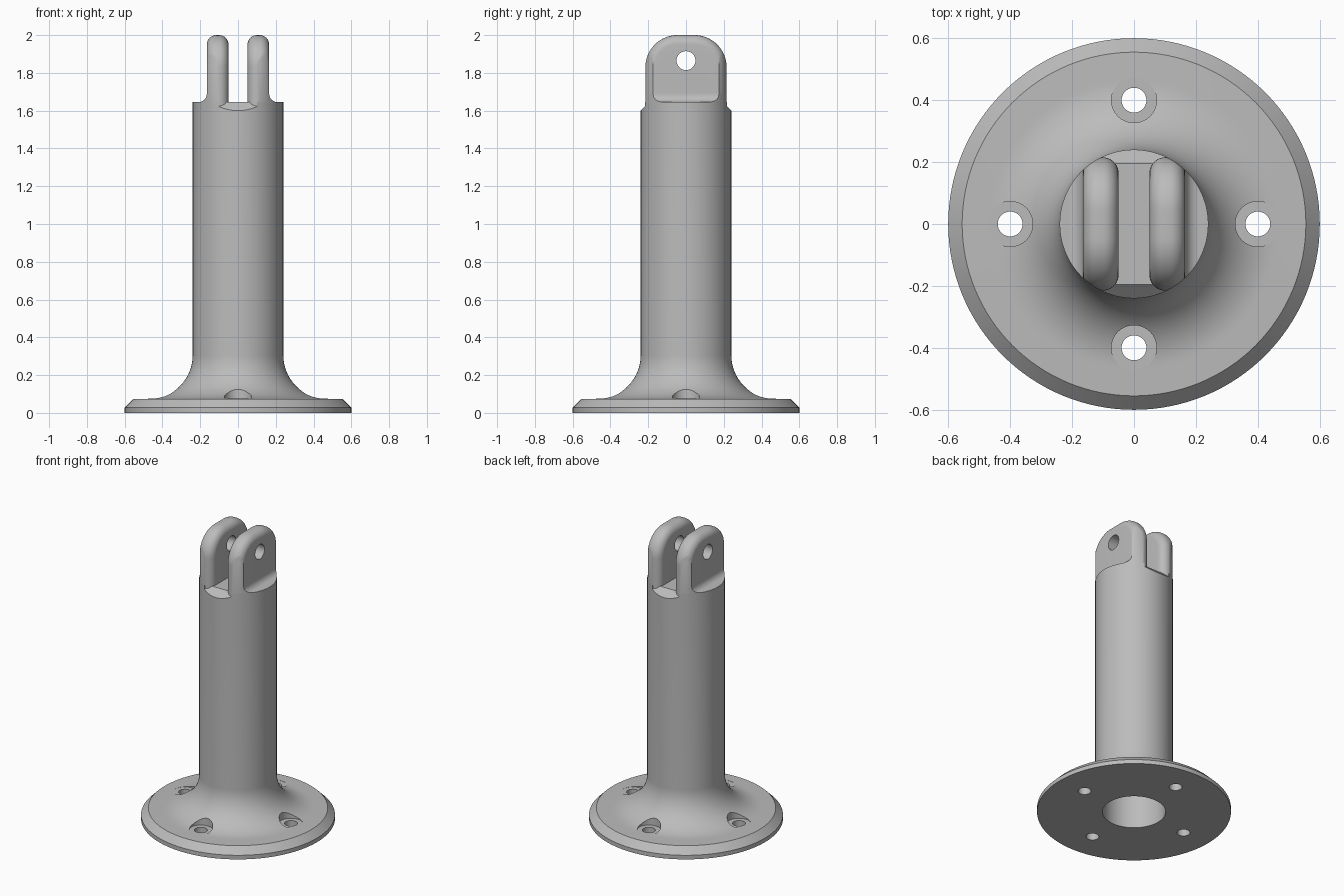
import bpy, bmesh, math
from mathutils import Matrix, Vector

cube = bpy.data.objects.get("Cube")
if cube:
    bpy.data.objects.remove(cube, do_unlink=True)

grey = bpy.data.materials.new("plain_grey")
grey.use_nodes = True
COLOUR = (0.5, 0.5, 0.5, 1)
grey.diffuse_color = COLOUR
grey.node_tree.nodes["Principled BSDF"].inputs["Base Color"].default_value = COLOUR


def make(name, bm):
    bmesh.ops.recalc_face_normals(bm, faces=bm.faces)
    mesh = bpy.data.meshes.new(name)
    bm.to_mesh(mesh)
    bm.free()
    mesh.materials.append(grey)
    obj = bpy.data.objects.new(name, mesh)
    bpy.context.collection.objects.link(obj)
    return obj


def arc(cx, cy, r, start, end, steps=16):
    angles = [math.radians(start + (end - start) * i / steps) for i in range(steps + 1)]
    return [(cx + r * math.cos(a), cy + r * math.sin(a)) for a in angles]


def lathe(name, profile, segments=128):
    bm = bmesh.new()
    verts = [bm.verts.new((r, 0, z)) for r, z in profile]
    edges = [bm.edges.new(pair) for pair in zip(verts, verts[1:])]
    bmesh.ops.spin(bm, geom=verts + edges, cent=(0, 0, 0), axis=(0, 0, 1),
                   angle=math.tau, steps=segments, use_merge=True)
    bmesh.ops.remove_doubles(bm, verts=bm.verts, dist=1e-5)
    return make(name, bm)


def loft(name, rings):
    """Closed solid through matching rings of 3D points."""
    bm = bmesh.new()
    loops = [[bm.verts.new(p) for p in ring] for ring in rings]
    for a, b in zip(loops, loops[1:]):
        for i in range(len(a)):
            j = (i + 1) % len(a)
            bm.faces.new((a[i], a[j], b[j], b[i]))
    bm.faces.new(loops[0])
    bm.faces.new(loops[-1])
    return make(name, bm)


def rod(centre, radius, length, axis="Z"):
    bm = bmesh.new()
    turn = Matrix.Rotation(math.pi / 2, 4, "Y") if axis == "X" else Matrix()
    bmesh.ops.create_cone(bm, cap_ends=True, segments=64, radius1=radius, radius2=radius,
                          depth=length, matrix=Matrix.Translation(Vector(centre)) @ turn)
    return make("cutter", bm)


def boolean(obj, cutter, operation="DIFFERENCE"):
    cutter.hide_render = True
    mod = obj.modifiers.new("cut", "BOOLEAN")
    mod.operation, mod.solver, mod.object = operation, "EXACT", cutter
    bpy.ops.object.select_all(action="DESELECT")
    bpy.context.view_layer.objects.active = obj
    obj.select_set(True)
    bpy.ops.object.modifier_apply(modifier=mod.name)
    bpy.data.objects.remove(cutter, do_unlink=True)


def smooth(obj):
    bpy.ops.object.select_all(action="DESELECT")
    bpy.context.view_layer.objects.active = obj
    obj.select_set(True)
    bpy.ops.object.shade_smooth_by_angle(angle=math.radians(30))


RADIUS, TOP = 0.24, 1.645

# Flanged base and hollow column
profile = [(0, 1.4), (0.195, 1.4), (0.195, 0), (0.6, 0), (0.6, 0.028), (0.555, 0.073)]
profile += arc(0.47, 0.305, 0.23, 270, 180, 24) + [(RADIUS, TOP), (0, TOP)]
column = lathe("flanged_column", profile)

# Bolt holes with flat seats
for k in range(4):
    x, y = 0.4 * math.cos(k * math.pi / 2), 0.4 * math.sin(k * math.pi / 2)
    boolean(column, rod((x, y, 0.274), 0.073, 0.4))
    boolean(column, rod((x, y, 0.1), 0.04, 0.4))

# Sloped ends of the slot floor
for s in (-1, 1):
    wedge = [(s * 0.18, 1.66), (s * 0.26, 1.58), (s * 0.26, 1.66)]
    boolean(column, loft("cutter", [[(x, y, z) for y, z in wedge] for x in (-0.1, 0.1)]))
smooth(column)


# Clevis lugs: rounded outline, rounded rims, pin hole, root fillet
def lug_ring(x, inset):
    r = 0.17 - inset
    outline = arc(0.045, 1.83, r, 0, 90) + arc(-0.045, 1.83, r, 90, 180)
    outline += [(inset - 0.215, 1.57), (0.215 - inset, 1.57)]
    return [(x, y, z) for y, z in outline]


rim = 0.05
section = [(x, rim - d) for x, d in arc(0.1, 0, rim, 180, 90, 10)]
section += [(x, rim - d) for x, d in arc(0.115, 0, rim, 90, 0, 10)]
fillet = arc(0.21, 1.69, 0.045, 270, 180, 10) + [(0.14, 1.69), (0.14, 1.635), (0.21, 1.635)]

for side, s in (("left", 1), ("right", -1)):
    lug = loft(side + "_lug", [lug_ring(s * x, d) for x, d in section])
    boolean(lug, rod((s * 0.1, 0, 1.865), 0.05, 0.5, "X"))
    root = loft(side + "_lug_fillet",
                [[(s * x, y, z) for x, z in fillet] for y in (-0.2, 0.2)])
    for part in (lug, root):
        boolean(part, lathe("cutter", [(0, 1.5), (RADIUS, 1.5), (RADIUS, 2.1), (0, 2.1)]),
                "INTERSECT")
        smooth(part)
